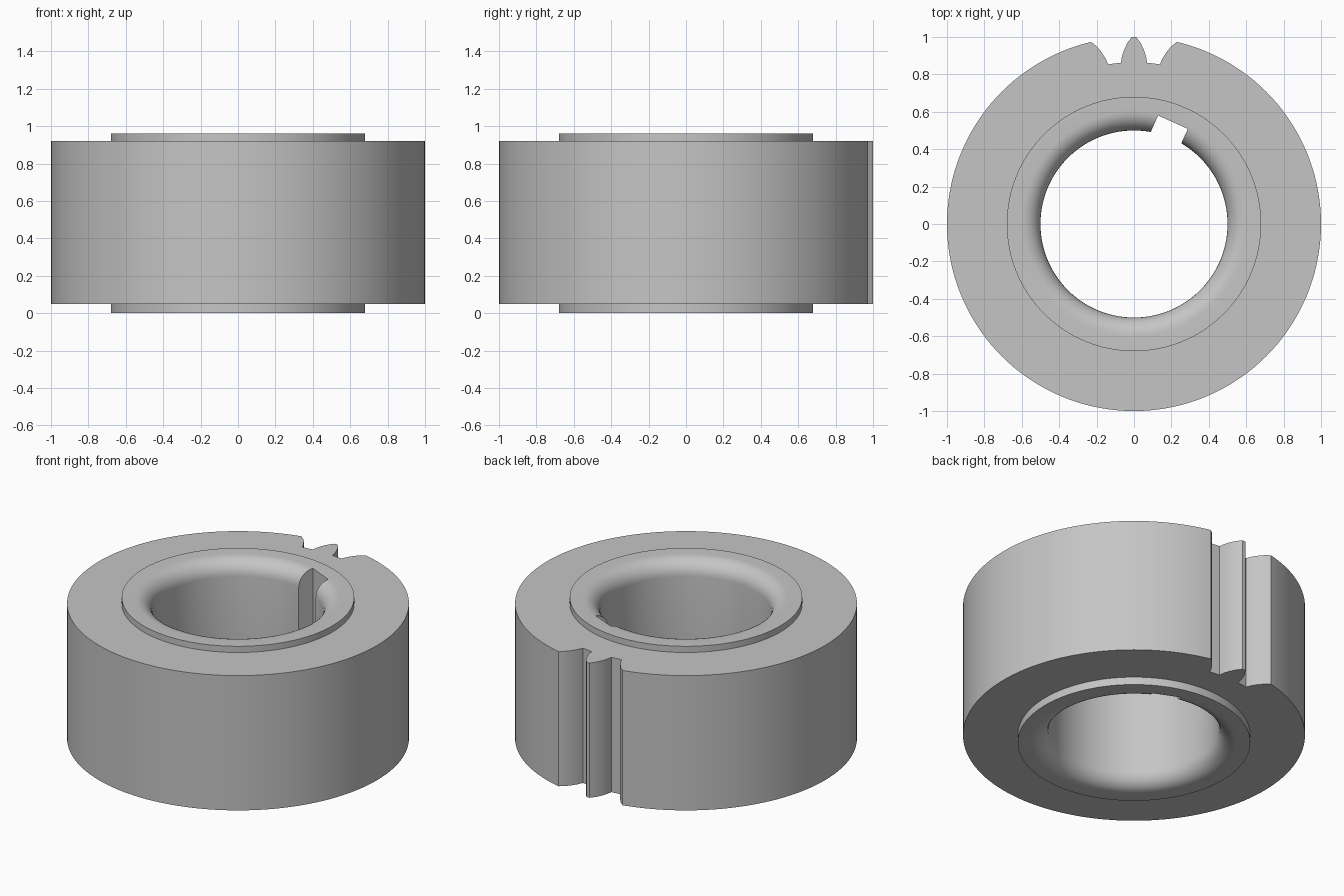
import bpy, bmesh
from math import sin, cos, radians, pi

cube = bpy.data.objects.get("Cube")
if cube:
    bpy.data.objects.remove(cube, do_unlink=True)

steel = bpy.data.materials.new("light grey steel")
steel.use_nodes = True
grey = (0.56, 0.56, 0.56, 1)
steel.diffuse_color = grey
steel.node_tree.nodes["Principled BSDF"].inputs["Base Color"].default_value = grey

BORE, HUB, RIM = 0.5, 0.68, 1.0
LOW, HIGH, TOP = 0.05, 0.92, 0.96
FILLET = 0.1
SIDES, STEPS = 144, 8


def finish(name, bm):
    bmesh.ops.recalc_face_normals(bm, faces=bm.faces)
    mesh = bpy.data.meshes.new(name)
    bm.to_mesh(mesh)
    bm.free()
    mesh.materials.append(steel)
    obj = bpy.data.objects.new(name, mesh)
    bpy.context.collection.objects.link(obj)
    return obj


def lathe(name, profile):
    """Revolve a closed (radius, height) profile around z."""
    bm = bmesh.new()
    rings = []
    for i in range(SIDES):
        a = 2 * pi * i / SIDES
        rings.append([bm.verts.new((r * sin(a), r * cos(a), z)) for r, z in profile])
    n = len(profile)
    for i in range(SIDES):
        a, b = rings[i], rings[(i + 1) % SIDES]
        for j in range(n):
            k = (j + 1) % n
            bm.faces.new((a[j], a[k], b[k], b[j]))
    return finish(name, bm)


def prism(name, outline):
    """Extrude a flat outline through the full height."""
    bm = bmesh.new()
    face = bm.faces.new([bm.verts.new((x, y, -0.1)) for x, y in outline])
    moved = bmesh.ops.extrude_face_region(bm, geom=[face])["geom"]
    verts = [v for v in moved if isinstance(v, bmesh.types.BMVert)]
    bmesh.ops.translate(bm, verts=verts, vec=(0, 0, TOP + 0.2))
    obj = finish(name, bm)
    obj.hide_render = True
    return obj


# Ring with raised hub faces and a bore rounded at both ends
arc = [i * pi / 2 / STEPS for i in range(STEPS + 1)]
upper = [(BORE + FILLET * (1 - cos(a)), TOP - FILLET * (1 - sin(a))) for a in arc]
lower = [(r, TOP - z) for r, z in reversed(upper)]
profile = lower + upper + [(HUB, TOP), (HUB, HIGH), (RIM, HIGH),
                           (RIM, LOW), (HUB, LOW), (HUB, 0)]
ring = lathe("gear_ring", profile)

# Two tooth gaps with curved flanks, leaving one tooth at the back
flank = [(0.865, 2.3), (0.9, 2.85), (0.935, 3.75), (0.97, 4.9), (1.0, 6.3), (1.03, 6.5)]
cutters = []
for side, centre in (("left", 6.95), ("right", -6.95)):
    polar = [(r, centre + h) for r, h in flank]
    polar += [(r, centre - h) for r, h in reversed(flank)]
    cutters.append(prism(side + "_gap_cutter",
                         [(r * sin(radians(d)), r * cos(radians(d))) for r, d in polar]))

# Keyway in the bore, turned and slightly off centre
turn = radians(24.3)
corners = [(-0.121, 0.4), (-0.121, 0.582), (0.053, 0.582), (0.053, 0.4)]
cutters.append(prism("keyway_cutter",
                     [(t * cos(turn) + r * sin(turn), r * cos(turn) - t * sin(turn))
                      for t, r in corners]))

bpy.ops.object.select_all(action="DESELECT")
bpy.context.view_layer.objects.active = ring
ring.select_set(True)
for cutter in cutters:
    mod = ring.modifiers.new(cutter.name, "BOOLEAN")
    mod.operation = "DIFFERENCE"
    mod.solver = "EXACT"
    mod.object = cutter
    bpy.ops.object.modifier_apply(modifier=mod.name)
for cutter in cutters:
    bpy.data.objects.remove(cutter, do_unlink=True)
bpy.ops.object.shade_smooth_by_angle(angle=radians(25))
